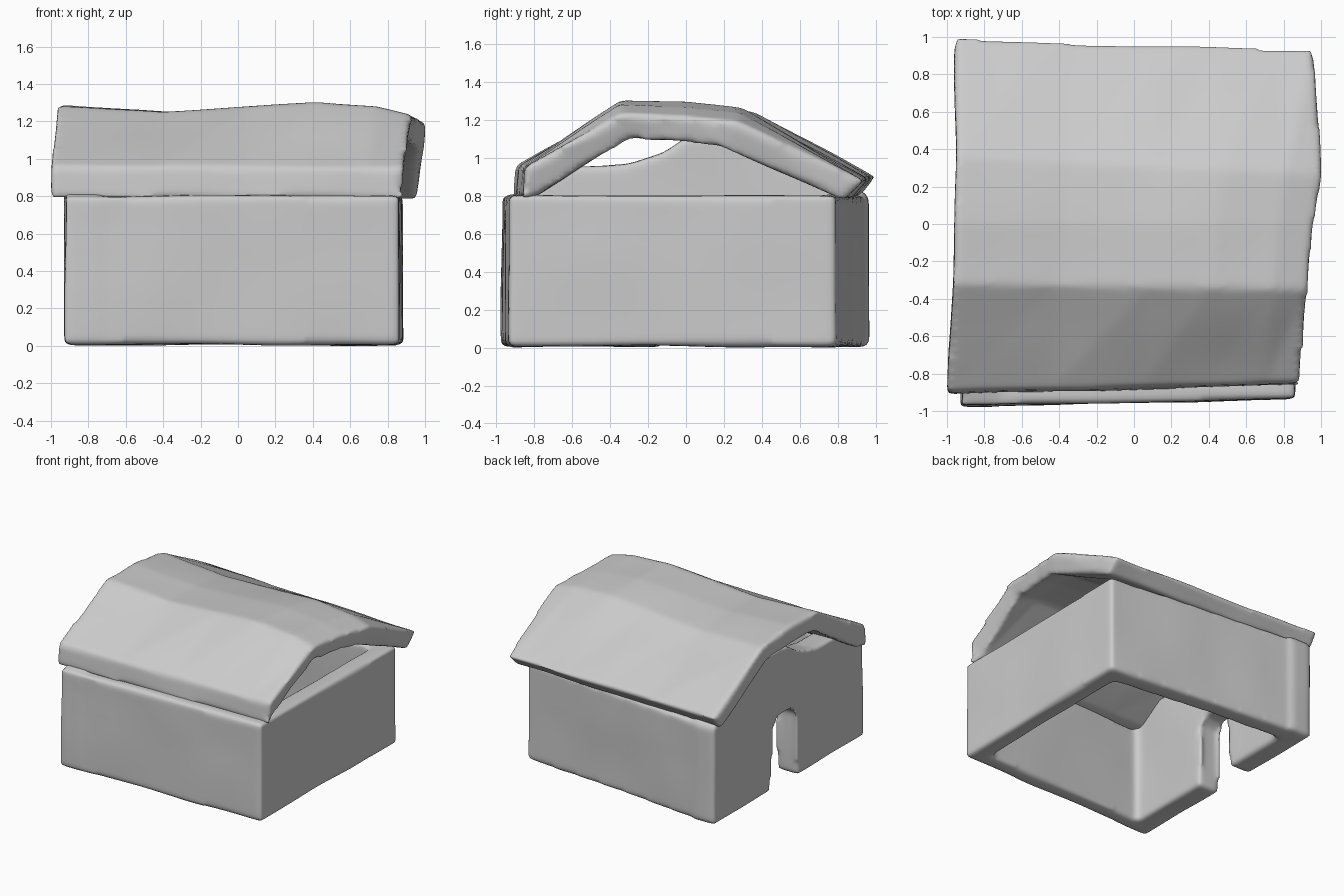
import bpy, bmesh
from mathutils import Vector

if "Cube" in bpy.data.objects:
    bpy.data.objects.remove(bpy.data.objects["Cube"])


def loft(bm, sections, caps=None):
    """Closed solid through a row of equal-length rings."""
    rings = [[bm.verts.new(p) for p in s] for s in sections]
    n = len(rings[0])
    for a, b in zip(rings, rings[1:]):
        for i in range(n):
            j = (i + 1) % n
            bm.faces.new((a[i], a[j], b[j], b[i]))
    ends = [bm.faces.new([ring[i] for i in cap])
            for ring in (rings[0], rings[-1]) for cap in caps or [range(n)]]
    bmesh.ops.triangulate(bm, faces=ends)
    bmesh.ops.recalc_face_normals(bm, faces=bm.faces[:])


def clay_object(name, bm):
    """Turn a blocked-out mesh into a soft, slightly uneven clay form."""
    me = bpy.data.meshes.new(name)
    bm.to_mesh(me)
    bm.free()
    ob = bpy.data.objects.new(name, me)
    bpy.context.collection.objects.link(ob)
    rm = ob.modifiers.new("blend", 'REMESH')
    rm.mode = 'VOXEL'
    rm.voxel_size = 0.022
    rm.use_smooth_shade = True
    sm = ob.modifiers.new("soften", 'SMOOTH')
    sm.factor = 0.5
    sm.iterations = 6
    tex = bpy.data.textures.new(name + "_lumps", 'CLOUDS')
    tex.noise_scale = 0.5
    tex.noise_depth = 0
    dp = ob.modifiers.new("lumps", 'DISPLACE')
    dp.texture = tex
    dp.strength = 0.015
    dp.mid_level = 0.5
    return ob


# Walls: slightly skewed plan, each with its own thickness
FL, FR = Vector((-0.92, -0.975)), Vector((0.86, -0.935))
BR, BL = Vector((0.885, 0.79)), Vector((-0.93, 0.965))
H = 0.805
bm = bmesh.new()
for a, b, thick in ((FL, FR, 0.13), (FR, BR, 0.15), (BR, BL, 0.155)):
    d = (b - a).normalized()
    inward = Vector((-d.y, d.x)) * thick
    plan = (a, b, b + inward - d * 0.12, a + inward + d * 0.12)
    loft(bm, [[(p.x, p.y, z) for p in plan] for z in (0.005, H)])

# Left wall: doorway below, uneven gable above
gable = [(-0.975, .005), (-0.12, .005), (-0.13, 0.52), (-0.06, 0.58), (0.13, 0.59),
         (0.21, 0.52), (0.23, .005), (0.965, .005), (0.965, 0.8), (0.85, 0.87),
         (0.32, 1.13), (0.02, 1.12), (-0.12, 1.03), (-0.3, 0.97),
         (-0.45, 0.955), (-0.62, 0.95), (-0.8, 0.84), (-0.975, 0.80)]
loft(bm, [[(x, y, z) for y, z in gable] for x in (-0.925, -0.74)])
clay_object("walls", bm)

# Roof: bent slab, lofted from the left end to the right end
left = [(-1.01, -.92, .785), (-1.0, -.90, .96), (-.97, -.32, 1.28),
        (-.96, 0, 1.28), (-.955, .36, 1.24), (-.96, 1.0, .90),
        (-.96, .91, .79), (-.955, .30, 1.11), (-.96, 0, 1.13),
        (-.97, -.28, 1.13), (-1.0, -.81, .80)]
right = [(.89, -.86, .785), (.89, -.85, .95), (.93, -.35, 1.23),
         (.965, 0, 1.22), (1.01, .27, 1.19), (.96, .94, .88),
         (.955, .83, .775), (.97, .20, 1.05), (.93, 0, 1.08),
         (.89, -.30, 1.10), (.85, -.78, .80)]
roof_ends = [(0, 1, 10), (1, 2, 9, 10), (2, 3, 8, 9), (3, 4, 7, 8), (4, 5, 6, 7)]
ridge_points = (2, 3, 4, 7, 8, 9)
sections = []
for t, lift in ((0, .01), (.3, -.01), (.55, .03), (.73, .06), (.9, .045), (1, 0)):
    ring = []
    for i, (a, b) in enumerate(zip(left, right)):
        p = Vector(a).lerp(Vector(b), t)
        if i in ridge_points:
            p.z += lift
        ring.append(p)
    sections.append(ring)
bm = bmesh.new()
loft(bm, sections, roof_ends)
clay_object("roof", bm)
